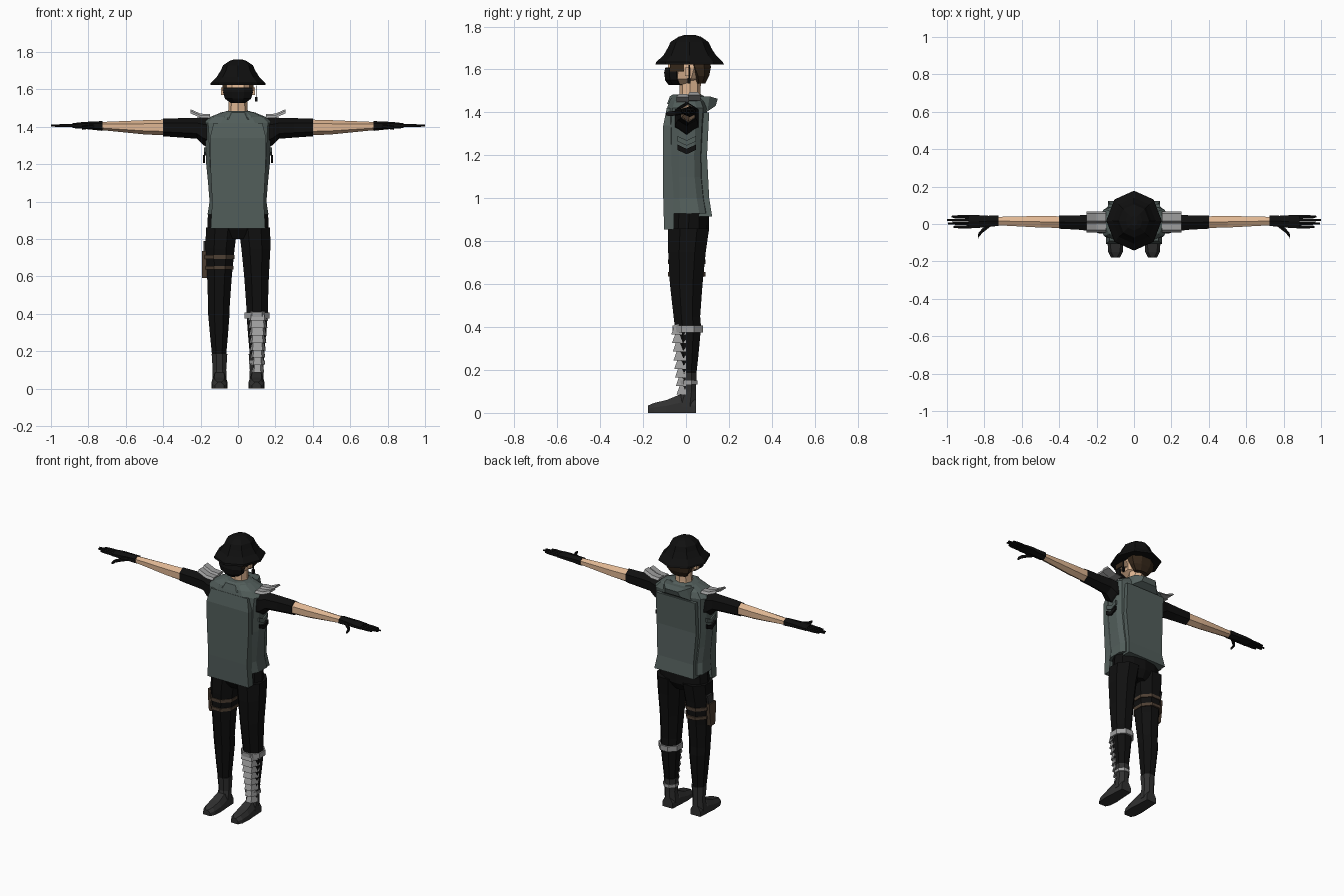
import bpy, bmesh, math
from mathutils import Vector


def mat(name, r, g, b):
    m = bpy.data.materials.new(name)
    m.diffuse_color = (r, g, b, 1)
    return m


BLACK = mat("black cloth", .005, .005, .005)
VEST = mat("grey green cloth", .085, .112, .105)
SKIN = mat("skin", .74, .47, .29)
HAIR = mat("dark brown hair", .035, .02, .01)
STRAP = mat("brown leather", .075, .05, .033)
STEEL = mat("light grey armour", .34, .34, .34)
BOOT = mat("dark grey boot", .03, .03, .03)


def loft(name, rings, m):
    """Skin a list of equal-length point rings and cap both ends."""
    bm = bmesh.new()
    vs = [[bm.verts.new(p) for p in r] for r in rings]
    n = len(vs[0])
    for a, b in zip(vs, vs[1:]):
        for i in range(n):
            j = (i + 1) % n
            bm.faces.new((a[i], a[j], b[j], b[i]))
    bm.faces.new(vs[0][::-1])
    bm.faces.new(vs[-1])
    bmesh.ops.recalc_face_normals(bm, faces=bm.faces)
    me = bpy.data.meshes.new(name)
    bm.to_mesh(me)
    bm.free()
    me.materials.append(m)
    ob = bpy.data.objects.new(name, me)
    bpy.context.collection.objects.link(ob)
    return ob


def zring(z, x0, x1, y0, y1, n=8, turn=0.0):
    """Horizontal elliptical ring filling the given x and y range."""
    cx, cy, rx, ry = (x0 + x1) / 2, (y0 + y1) / 2, (x1 - x0) / 2, (y1 - y0) / 2
    k = 1 / math.cos(math.pi / n) if turn else 1
    return [(cx + k * rx * math.cos(t), cy + k * ry * math.sin(t), z)
            for t in (2 * math.pi * (i + turn) / n for i in range(n))]


def xring(x, cy, cz, ry, rz, n=6):
    """Upright ring across the arm, one corner at the top."""
    return [(x, cy + ry * math.sin(2 * math.pi * i / n) / math.sin(math.pi / 3),
             cz + rz * math.cos(2 * math.pi * i / n)) for i in range(n)]


def rect(z, x0, x1, y0, y1):
    return [(x0, y0, z), (x1, y0, z), (x1, y1, z), (x0, y1, z)]


def box(name, x0, x1, y0, y1, z0, z1, m):
    return loft(name, [rect(z0, x0, x1, y0, y1), rect(z1, x0, x1, y0, y1)], m)


def slab(name, pts, thick, m):
    """Thick plate from a flat outline, extruded by a vector."""
    t = Vector(thick)
    return loft(name, [pts, [Vector(p) + t for p in pts]], m)


def torso_ring(z, hx, yf, yb):
    half = [(.5, yf), (.88, yf + .025), (1, yf + .06), (1, yb - .05), (.88, yb - .02), (.45, yb)]
    return [(hx * f, y, z) for f, y in half] + [(-hx * f, y, z) for f, y in half[::-1]]


# vest body, overlapping front panel and back panel
loft("vest", [torso_ring(*r) for r in (
    (.93, .163, -.085, .112), (1.0, .152, -.09, .1), (1.1, .16, -.092, .09), (1.2, .17, -.092, .088),
    (1.35, .176, -.094, .094), (1.42, .182, -.088, .1), (1.452, .15, -.078, .09),
    (1.478, .085, -.06, .075))], VEST)
loft("front_panel", [rect(z, -w, w, yf, -.055) for z, w, yf in (
    (.855, .146, -.102), (1.0, .138, -.106), (1.2, .148, -.106), (1.34, .15, -.106), (1.42, .13, -.09))], VEST)
loft("back_panel", [rect(z, -w, w, .06, yb) for z, w, yb in (
    (.915, .14, .122), (1.0, .128, .108), (1.2, .14, .098), (1.4, .14, .108))], VEST)

# collar and folded hood hanging behind the neck
loft("collar", [zring(z, -w, w, a, b, 8, .5) for z, w, a, b in (
    (1.44, .12, -.088, .1), (1.475, .085, -.075, .085), (1.484, .062, -.06, .07))], VEST)
loft("hood", [[(-w, y, z0), (w, y, z0), (w * .8, y + .01, z1), (-w * .8, y + .01, z1)] for y, w, z0, z1 in (
    (.05, .12, 1.40, 1.475), (.1, .1, 1.405, 1.475), (.138, .055, 1.43, 1.463))], VEST)

# neck, head, hair and face mask
loft("neck", [zring(1.44, -.062, .062, -.035, .075), zring(1.49, -.052, .052, -.03, .068),
              zring(1.58, -.048, .048, -.03, .07)], SKIN)
loft("head", [zring(z, -w, w, a, b, 8, .5) for z, w, a, b in (
    (1.53, .035, -.08, .02), (1.555, .066, -.088, .07), (1.61, .078, -.085, .09),
    (1.67, .07, -.075, .09))], SKIN)
loft("hair", [zring(z, -w, w, a, b, 8, .5) for z, w, a, b in (
    (1.535, .05, .045, .09), (1.57, .076, .035, .108), (1.61, .084, .01, .116),
    (1.66, .08, .0, .11))], HAIR)
loft("face_mask", [zring(z, -w, w, a, b, 8, .5) for z, w, a, b in (
    (1.528, .04, -.082, -.01), (1.55, .07, -.097, -.02), (1.585, .08, -.102, -.02),
    (1.61, .074, -.096, -.03))], BLACK)
for s in (-1, 1):
    box("side_hair", s * .072 - .01, s * .072 + .01, -.075, -.01, 1.59, 1.65, HAIR)
    box("ear", s * .082 - .008, s * .082 + .008, -.005, .022, 1.57, 1.61, SKIN)
box("earring", .095, .1, .012, .018, 1.545, 1.62, BLACK)
box("earring_bead", .09, .105, .008, .022, 1.535, 1.56, BLACK)

# faceted brimmed helmet
loft("helmet", [zring(z, -w, w, a, b) for z, w, a, b in (
    (1.622, .148, -.142, .178), (1.634, .146, -.14, .172), (1.665, .115, -.105, .14),
    (1.7, .092, -.085, .118), (1.728, .08, -.072, .105), (1.752, .045, -.035, .07),
    (1.76, .02, -.01, .045))], BLACK)

# arms, gloves and shoulder plates
for s in (-1, 1):
    loft("sleeve", [xring(s * x, cy, cz, ry, rz) for x, cy, cz, ry, rz in (
        (.155, .003, 1.368, .055, .082), (.186, .003, 1.376, .054, .074), (.22, .006, 1.392, .045, .056),
        (.30, .008, 1.394, .038, .052), (.40, .01, 1.396, .035, .047))], BLACK)
    loft("forearm", [xring(s * x, cy, cz, ry, rz) for x, cy, cz, ry, rz in (
        (.39, .01, 1.396, .031, .042), (.5, .012, 1.397, .031, .038), (.74, .016, 1.404, .022, .021))], SKIN)
    loft("glove", [xring(s * x, cy, cz, ry, rz) for x, cy, cz, ry, rz in (
        (.725, .017, 1.404, .028, .026), (.78, .015, 1.406, .029, .022), (.83, .013, 1.407, .034, .018),
        (.885, .012, 1.406, .035, .013))], BLACK)
    for y, tip in ((-.015, .965), (.003, .995), (.021, 1.0), (.039, .975)):
        loft("finger", [xring(s * x, y, 1.406, r, r) for x, r in ((.87, .0085), (.94, .008), (tip, .005))], BLACK)
    loft("thumb", [xring(s * x, y, z, .012, .011) for x, y, z in (
        (.765, .0, 1.404), (.81, -.035, 1.398), (.832, -.06, 1.395), (.835, -.082, 1.393))], BLACK)
    for y0, y1, lift in ((-.045, .015, 0), (.005, .068, .008)):
        loft("shoulder_plate", [[(s * x, y0, z + lift), (s * x, y1, z + lift),
                                 (s * x, y1 - .012, z + .014 + lift), (s * x, y0 + .012, z + .014 + lift)]
                                for x, z in ((.15, 1.445), (.2, 1.448), (.255, 1.472))], STEEL)
    # chevron plates below the armhole
    for z, m, x in ((1.245, VEST, .172), (1.205, BLACK, .176)):
        slab("side_chevron", [(s * x, -.04, z + .045), (s * x, .003, z + .025), (s * x, .046, z + .045),
                              (s * x, .046, z + .02), (s * x, .003, z), (s * x, -.04, z + .02)],
             (s * .01, 0, 0), m)

# trousers: hips and two legs, then boots
loft("hips", [zring(z, -w, w, a, b, 12) for z, w, a, b in (
    (.80, .05, -.06, .08), (.85, .165, -.085, .108), (.95, .16, -.078, .108))], BLACK)
for s in (-1, 1):
    loft("leg", [zring(z, *sorted((s * xi, s * xo)), a, b, 8, .5) for z, xi, xo, a, b in (
        (.15, .066, .136, -.03, .045), (.27, .055, .148, -.042, .058), (.4, .045, .16, -.052, .07),
        (.45, .044, .16, -.058, .066), (.6, .033, .165, -.075, .077), (.75, .018, .173, -.083, .092),
        (.86, .004, .172, -.084, .108))], BLACK)
    xi, xo = sorted((s * .06, s * .138))
    loft("boot_shaft", [zring(z, xi + d, xo - d, a, b, 8, .5) for z, d, a, b in (
        (.03, 0, -.05, .046), (.1, .003, -.025, .046), (.185, -.003, -.034, .05))], BOOT)
    loft("boot_foot", [[(xi + d, y, 0), (xo - d, y, 0), (xo - d, y, h * .55), (xo - d - .015, y, h),
                        (xi + d + .015, y, h), (xi + d, y, h * .55)] for y, d, h in (
        (.046, .004, .06), (-.03, 0, .085), (-.09, -.004, .06), (-.15, .0, .046), (-.178, .015, .034))], BOOT)

# layered shin guard with its straps on one leg
for i in range(8):
    z = .085 + i * .04
    x0, x1, y = .074 - i * .0026, .134 + i * .0028, -.032 - i * .0035
    loft("shin_plate", [
        [(x0 - .006, .0, z), (x0 + .012, y - .012, z), (x1 - .012, y - .012, z), (x1 + .006, .0, z)],
        [(x0, .0, z + .046), (x0 + .014, y + .004, z + .046), (x1 - .014, y + .004, z + .046),
         (x1, .0, z + .046)]], STEEL)
loft("knee_strap", [zring(z, .036, .168, -.062, .08, 8, .5) for z in (.375, .408)], STEEL)
loft("ankle_strap", [zring(z, .058, .144, -.038, .053, 8, .5) for z in (.132, .15)], STEEL)

# thigh straps and holster on the other leg
for z, xo, xi in ((.636, -.173, -.025), (.694, -.178, -.018)):
    loft("thigh_strap", [zring(h, xo, xi, -.085, .092, 8, .5) for h in (z, z + .02)], STRAP)
loft("holster", [rect(z, -.192, -.155, a, b) for z, a, b in (
    (.59, -.022, .02), (.65, -.028, .03), (.735, -.032, .038))], STRAP)
loft("holster_grip", [rect(z, -.184, -.162, a, b) for z, a, b in (
    (.73, -.02, .03), (.79, -.005, .045))], BOOT)
